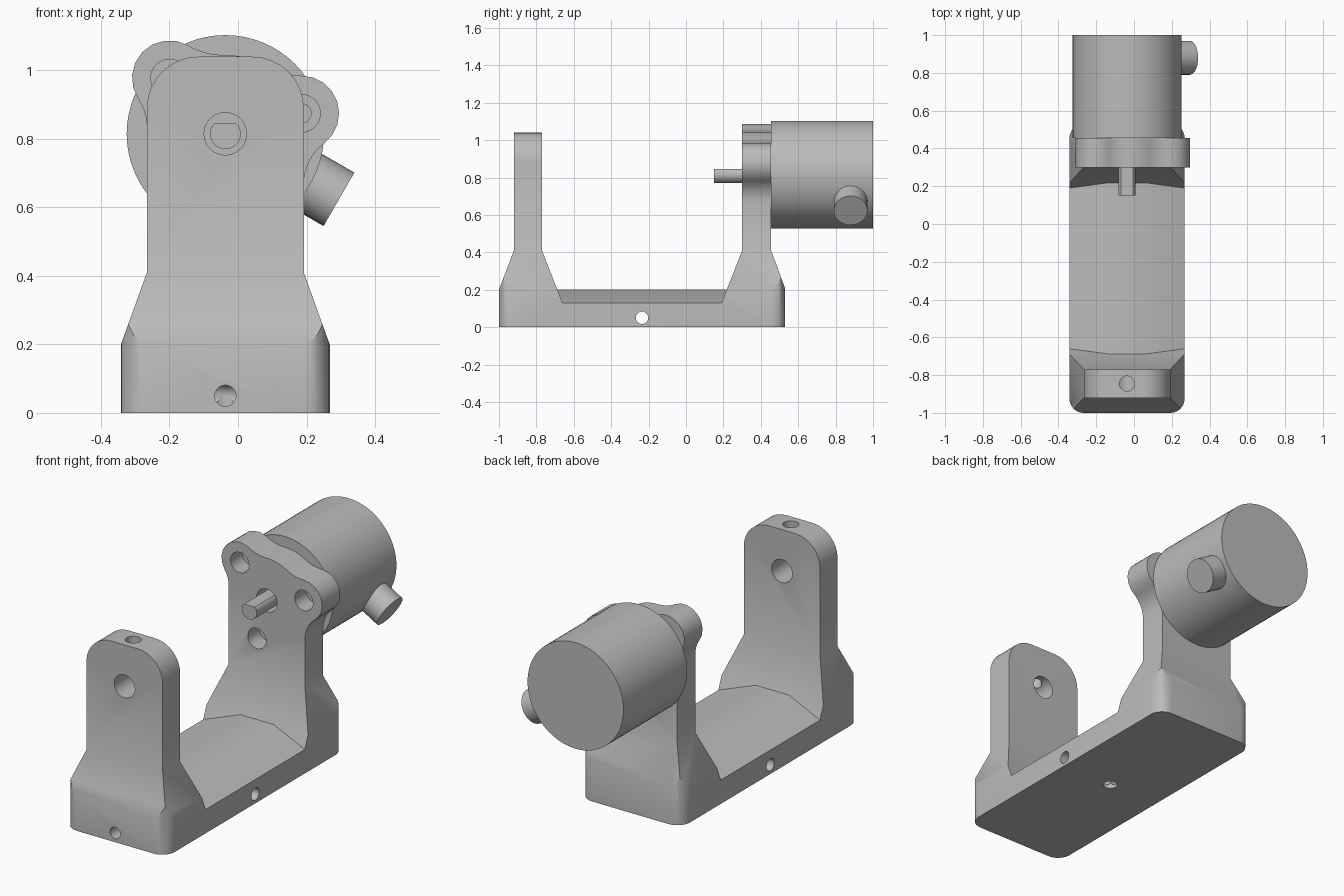
import bpy, bmesh
from math import pi, cos, sin, atan2
from mathutils import Vector

if "Cube" in bpy.data.objects:
    bpy.data.objects.remove(bpy.data.objects["Cube"], do_unlink=True)

CX, AXIS_Z = -0.037, 0.815      # centre line and motor axis height
HALF = 0.229                    # half width of the uprights
SHOULDER = 0.41                 # height where the uprights start to flare

grey = bpy.data.materials.new("plain_grey")
grey.use_nodes = True
grey.diffuse_color = (0.5, 0.5, 0.5, 1)
grey.node_tree.nodes["Principled BSDF"].inputs["Base Color"].default_value = (0.5, 0.5, 0.5, 1)


def to_object(name, bm):
    bmesh.ops.recalc_face_normals(bm, faces=bm.faces[:])
    mesh = bpy.data.meshes.new(name)
    bm.to_mesh(mesh)
    bm.free()
    mesh.materials.append(grey)
    obj = bpy.data.objects.new(name, mesh)
    bpy.context.collection.objects.link(obj)
    return obj


def loft(name, rings):
    bm = bmesh.new()
    loops = [[bm.verts.new(p) for p in ring] for ring in rings]
    n = len(loops[0])
    for a, b in zip(loops, loops[1:]):
        for i in range(n):
            j = (i + 1) % n
            bm.faces.new((a[i], a[j], b[j], b[i]))
    bm.faces.new(loops[0])
    bm.faces.new(loops[-1])
    return to_object(name, bm)


def place(points, axis, t):
    if axis == "x":
        return [(t, u, v) for u, v in points]
    if axis == "y":
        return [(u, t, v) for u, v in points]
    return [(u, v, t) for u, v in points]


def prism(name, points, axis, lo, hi):
    return loft(name, [place(points, axis, lo), place(points, axis, hi)])


def arc(c, r, a0, a1, n=8):
    return [(c[0] + r * cos(a0 + (a1 - a0) * i / n), c[1] + r * sin(a0 + (a1 - a0) * i / n))
            for i in range(n + 1)]


def circle(c, r, n=32):
    return arc(c, r, 0, 2 * pi, n)[:-1]


def combine(target, other, operation):
    mod = target.modifiers.new("combine", 'BOOLEAN')
    mod.operation, mod.object, mod.solver = operation, other, 'EXACT'
    with bpy.context.temp_override(object=target, active_object=target):
        bpy.ops.object.modifier_apply(modifier=mod.name)
    bpy.data.objects.remove(other, do_unlink=True)


def drill(target, c, r, axis, lo, hi):
    combine(target, prism("drill", circle(c, r), axis, lo, hi), 'DIFFERENCE')


def pier(name, profile, y0, y1, foot_y0, foot_y1):
    """Upright plate whose underside flares out into a wide foot."""
    obj = prism(name, profile, "y", y0, y1)
    bm = bmesh.new()
    bm.from_mesh(obj.data)
    under = [f for f in bm.faces if all(abs(v.co.z - SHOULDER) < 1e-4 for v in f.verts)]
    foot = bmesh.ops.extrude_discrete_faces(bm, faces=under)["faces"][0]
    mid = (y0 + y1) / 2
    for v in foot.verts:
        v.co = (CX + (0.395 if v.co.x > CX else -0.395),
                foot_y0 if v.co.y < mid else foot_y1, -0.05)
    bmesh.ops.recalc_face_normals(bm, faces=bm.faces[:])
    bm.to_mesh(obj.data)
    bm.free()
    return obj


# Front upright with rounded top corners
R = 0.15
top = 1.04 - R
front_profile = ([(CX - HALF, SHOULDER), (CX + HALF, SHOULDER)]
                 + arc((CX + HALF - R, top), R, 0, pi / 2)
                 + arc((CX - HALF + R, top), R, pi / 2, pi))
front_upright = pier("front_upright", front_profile, -0.92, -0.77, -1.095, -0.59)

# Rear motor plate: a disc and two bolt lobes joined by tangent fillets
hub = Vector((CX, AXIS_Z))
bolts = [hub + 0.23 * Vector((cos(a), sin(a))) for a in (pi / 12, pi * 3 / 4, -pi * 7 / 12)]
LOBE, DISC = 0.11, 0.23


def hub_fillet(bolt, side, f=0.2):
    """Centre of a fillet touching the disc and a lobe."""
    d = (bolt - hub).normalized()
    along = ((DISC + f) ** 2 + DISC ** 2 - (LOBE + f) ** 2) / (2 * DISC)
    across = ((DISC + f) ** 2 - along ** 2) ** 0.5
    return hub + d * along + Vector((-d.y, d.x)) * across * side, f


def side_fillet(bolt, side, f=0.15):
    """Centre of a fillet touching a straight side and a lobe."""
    x = CX + side * (HALF + f)
    return Vector((x, bolt.y - ((LOBE + f) ** 2 - (x - bolt.x) ** 2) ** 0.5)), f


chain = [side_fillet(bolts[0], 1), (bolts[0], LOBE), hub_fillet(bolts[0], 1), (hub, DISC),
         hub_fillet(bolts[1], -1), (bolts[1], LOBE), side_fillet(bolts[1], -1)]
rear_profile = [(CX - HALF, SHOULDER), (CX + HALF, SHOULDER)]
for i, (c, r) in enumerate(chain):
    def toward(k):
        d = chain[k][0] - c
        return atan2(d.y, d.x)
    a0 = toward(i - 1) if i else pi
    a1 = toward(i + 1) if i < len(chain) - 1 else 0
    if i % 2:                       # lobes and disc run counter-clockwise
        a1 += 2 * pi if a1 < a0 else 0
    else:                           # fillets run clockwise
        a1 -= 2 * pi if a1 > a0 else 0
    points = arc(c, r, a0, a1)
    rear_profile += points if i == 0 else points[1:]
rear_upright = pier("rear_upright", rear_profile, 0.30, 0.455, 0.12, 0.625)

# Crowned deck between the uprights
deck = [(-0.4, -0.05), (0.4, -0.05), (0.4, 0.097), (0.1, 0.2), (-0.1, 0.2), (-0.4, 0.097)]
bracket = prism("bracket", [(CX + x, z) for x, z in deck], "y", -0.88, 0.4)
combine(bracket, front_upright, 'UNION')
combine(bracket, rear_upright, 'UNION')

# Trim the foot to a rounded rectangle, leaving the upper part free
MID_Y, r = -0.235, 0.075
plan = []
for k, (sx, sy) in enumerate([(1, 1), (-1, 1), (-1, -1), (1, -1)]):
    plan += arc((sx * (0.305 - r), sy * (0.765 - r)), r, k * pi / 2, (k + 1) * pi / 2, 6)
trim = loft("trim", [[(CX + x * s, MID_Y + y * s, z) for x, y in plan]
                     for z, s in ((0, 1), (0.4, 1), (0.405, 2), (1.5, 2))])
combine(bracket, trim, 'INTERSECT')

# Drilled holes: shaft, top, side, front, underside, bolts
drill(bracket, hub, 0.062, "y", -1.1, -0.6)
drill(bracket, hub, 0.062, "y", 0.1, 0.6)
drill(bracket, (CX, -0.845), 0.04, "z", AXIS_Z, 1.2)
drill(bracket, (MID_Y, 0.05), 0.033, "x", -0.6, 0.6)
drill(bracket, (CX, 0.05), 0.031, "y", -1.2, MID_Y)
drill(bracket, (CX, MID_Y), 0.036, "z", -0.1, 0.05)
for bolt in bolts:
    drill(bracket, bolt, 0.055, "y", 0.2, 0.4)
    drill(bracket, bolt, 0.028, "y", 0.35, 0.6)

# Motor body and its D-shaped shaft
motor_body = prism("motor_body", circle(hub, 0.288, 64), "y", 0.455, 1.0)
flat = AXIS_Z + 0.03
motor_shaft = prism("motor_shaft", [(x, min(z, flat)) for x, z in circle(hub, 0.045)],
                    "y", 0.15, 0.47)

# Cable outlet, pointing down and to the side
out = Vector((cos(-pi / 6), 0, sin(-pi / 6)))
across = Vector((-out.z, 0, out.x))
root = Vector((CX, 0.88, AXIS_Z))
cable_outlet = loft("cable_outlet", [
    [root + out * d + across * u + Vector((0, v, 0)) for u, v in circle((0, 0), 0.09)]
    for d in (0.2, 0.383)])

# Smooth curved walls, keep hard edges
for obj in (bracket, motor_body, motor_shaft, cable_outlet):
    bpy.ops.object.select_all(action='DESELECT')
    obj.select_set(True)
    bpy.context.view_layer.objects.active = obj
    bpy.ops.object.shade_smooth_by_angle(angle=pi / 6)
